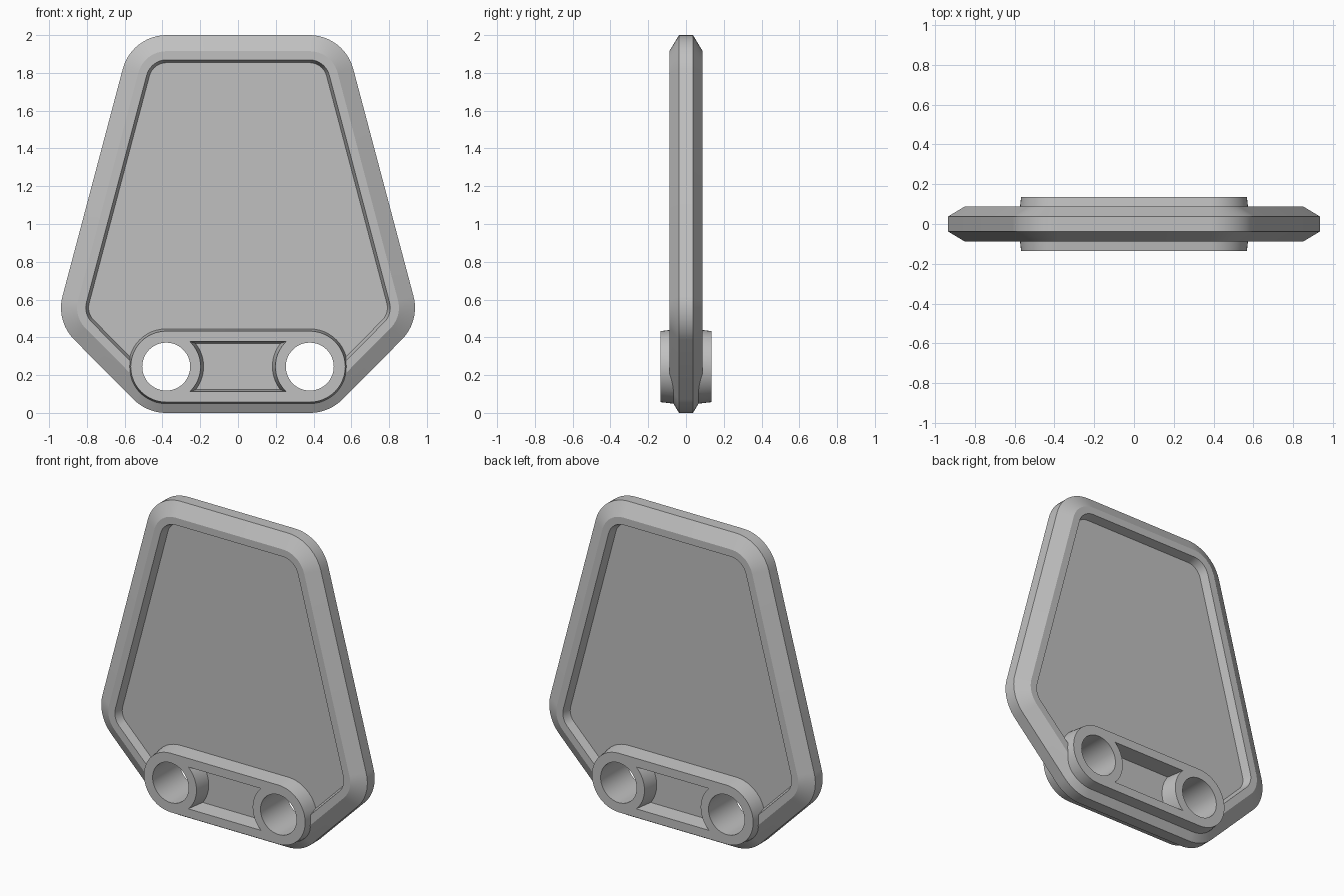
import bpy, bmesh, math

if "Cube" in bpy.data.objects:
    bpy.data.objects.remove(bpy.data.objects["Cube"])

# Shared dimensions
HOLE_X, HOLE_Z = 0.38, 0.245
FLOOR_Y, FACE_Y = 0.035, 0.135

grey = bpy.data.materials.new("grey")
grey.diffuse_color = (0.53, 0.53, 0.53, 1)
grey.use_nodes = True
grey.node_tree.nodes["Principled BSDF"].inputs["Base Color"].default_value = grey.diffuse_color


def arc(cx, cz, r, a0, a1, n=12):
    return [(cx + r * math.cos(math.radians(a0 + (a1 - a0) * i / n)),
             cz + r * math.sin(math.radians(a0 + (a1 - a0) * i / n))) for i in range(n + 1)]


def mirrored(half):
    """Close a right-hand half outline with its mirror image."""
    return half + [(-x, z) for x, z in reversed(half)]


def plate_outline(inset):
    r = 0.24 - inset
    return mirrored(arc(HOLE_X, HOLE_Z, r + 0.005, -90, -45)
                    + arc(0.697, 0.557, r, -45, 14.9)
                    + arc(0.378, 1.76, r, 14.9, 90))


def slot_outline(r):
    return mirrored(arc(HOLE_X, HOLE_Z, r, -90, 90, 24))


def pocket_outline(r, half_height):
    # ends curve around the two holes
    a = math.degrees(math.asin(half_height / r))
    return mirrored(arc(HOLE_X, HOLE_Z, r, 180 + a, 180 - a, 16))


def loft(name, rings):
    """Solid skin through (y, outline) rings, capped at both ends."""
    bm = bmesh.new()
    loops = [[bm.verts.new((x, y, z)) for x, z in pts] for y, pts in rings]
    n = len(loops[0])
    for a, b in zip(loops, loops[1:]):
        for i in range(n):
            j = (i + 1) % n
            bm.faces.new((a[i], a[j], b[j], b[i]))
    bm.faces.new(loops[0])
    bm.faces.new(loops[-1])
    bmesh.ops.recalc_face_normals(bm, faces=bm.faces)
    mesh = bpy.data.meshes.new(name)
    bm.to_mesh(mesh)
    bm.free()
    obj = bpy.data.objects.new(name, mesh)
    bpy.context.collection.objects.link(obj)
    mesh.materials.append(grey)
    return obj


def combine(target, tool, operation):
    mod = target.modifiers.new(tool.name, 'BOOLEAN')
    mod.operation, mod.solver, mod.object = operation, 'EXACT', tool
    bpy.context.view_layer.objects.active = target
    bpy.ops.object.modifier_apply(modifier=mod.name)
    bpy.data.objects.remove(tool)


# Plate: chamfered rim around a recessed panel, front and back
half = [(FLOOR_Y, 0.146), (0.088, 0.131), (0.088, 0.085), (0.037, 0.0)]
section = [(-y, i) for y, i in half] + [(y, i) for y, i in reversed(half)]
plate = loft("plate", [(y, plate_outline(i)) for y, i in section])

# Raised slot-shaped boss on both faces, slightly drafted
boss = loft("boss", [(-FACE_Y, slot_outline(0.188)), (0, slot_outline(0.204)),
                     (FACE_Y, slot_outline(0.188))])
combine(plate, boss, 'UNION')

# Two through holes
for side in (-1, 1):
    circle = arc(side * HOLE_X, HOLE_Z, 0.127, 0, 360, 48)[:-1]
    combine(plate, loft("hole", [(-0.3, circle), (0.3, circle)]), 'DIFFERENCE')

# Drafted pocket between the holes, front and back
for side in (-1, 1):
    pocket = loft("pocket", [(side * FLOOR_Y, pocket_outline(0.198, 0.122)),
                             (side * FACE_Y, pocket_outline(0.182, 0.133)),
                             (side * 0.16, pocket_outline(0.178, 0.136))])
    combine(plate, pocket, 'DIFFERENCE')

# Smooth the rounded corners, keep chamfers crisp
bpy.ops.object.select_all(action='DESELECT')
plate.select_set(True)
bpy.context.view_layer.objects.active = plate
bpy.ops.object.shade_smooth_by_angle(angle=math.radians(20))
